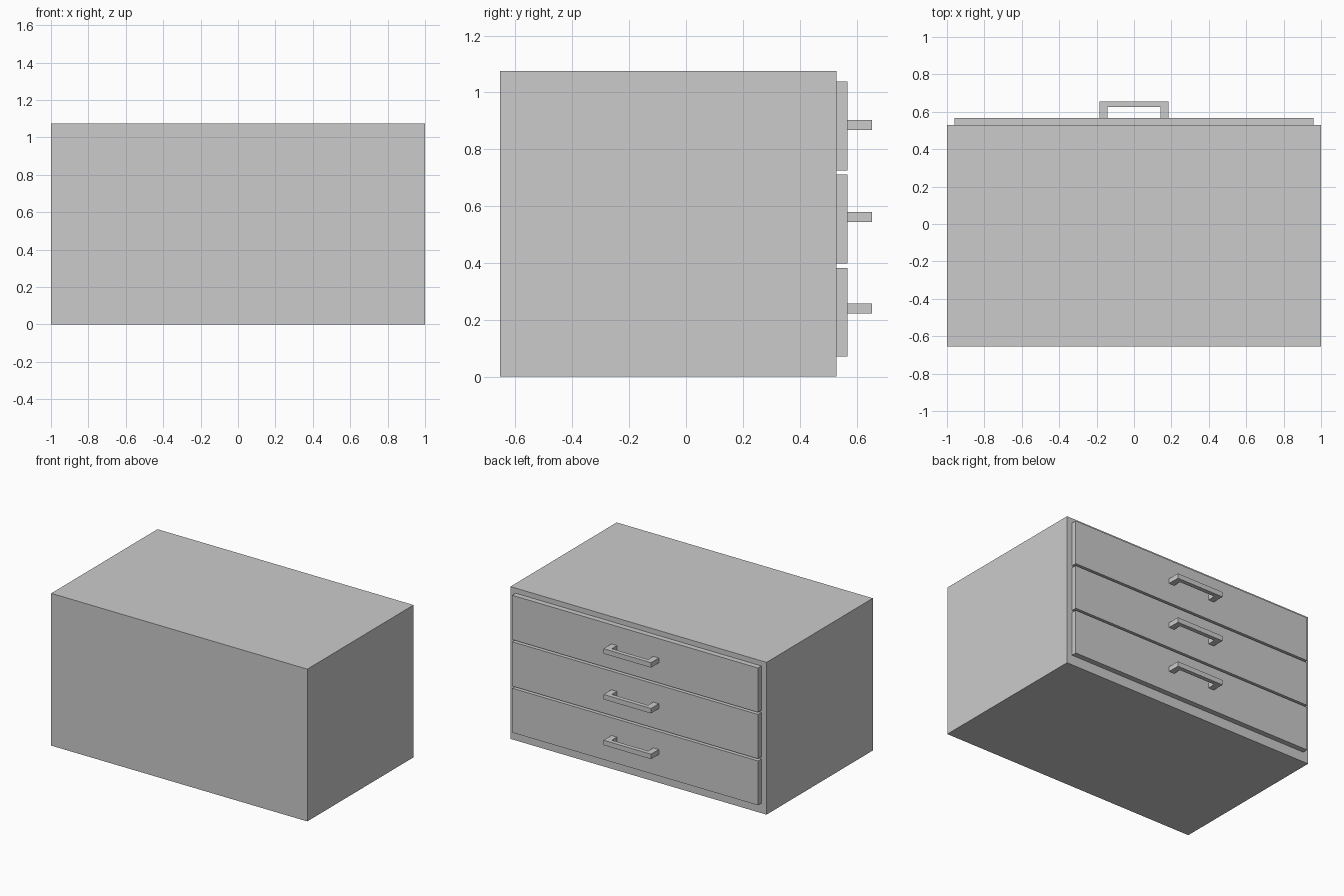
import bpy, bmesh

if "Cube" in bpy.data.objects:
    bpy.data.objects.remove(bpy.data.objects["Cube"])

BACK, CASE_Y, FRONT_Y, TIP_Y = -0.655, 0.53, 0.568, 0.655


def extruded(name, outline, z0, z1):
    """Extrude a flat x/y outline from z0 up to z1."""
    bm = bmesh.new()
    base = bm.faces.new([bm.verts.new((x, y, z0)) for x, y in outline])
    top = bmesh.ops.extrude_face_region(bm, geom=[base])["geom"]
    verts = [v for v in top if isinstance(v, bmesh.types.BMVert)]
    bmesh.ops.translate(bm, verts=verts, vec=(0, 0, z1 - z0))
    bmesh.ops.recalc_face_normals(bm, faces=bm.faces)
    mesh = bpy.data.meshes.new(name)
    bm.to_mesh(mesh)
    bm.free()
    obj = bpy.data.objects.new(name, mesh)
    bpy.context.collection.objects.link(obj)
    return obj


def rect(half_x, y0, y1):
    return [(-half_x, y0), (half_x, y0), (half_x, y1), (-half_x, y1)]


# cabinet body
extruded("cabinet_body", rect(1.0, BACK, CASE_Y), 0, 1.075)

# U-shaped pull outline, its feet on the drawer front
outer, inner, bar_y = 0.185, 0.142, 0.625
pull = [(-outer, FRONT_Y), (-inner, FRONT_Y), (-inner, bar_y), (inner, bar_y),
        (inner, FRONT_Y), (outer, FRONT_Y), (outer, TIP_Y), (-outer, TIP_Y)]

# three drawers, bottom to top
for i in range(3):
    z = 0.07 + i * 0.328
    extruded(f"drawer_front_{i + 1}", rect(0.96, CASE_Y, FRONT_Y), z, z + 0.313)
    hz = 0.239 + i * 0.323
    extruded(f"drawer_handle_{i + 1}", pull, hz - 0.0175, hz + 0.0175)
